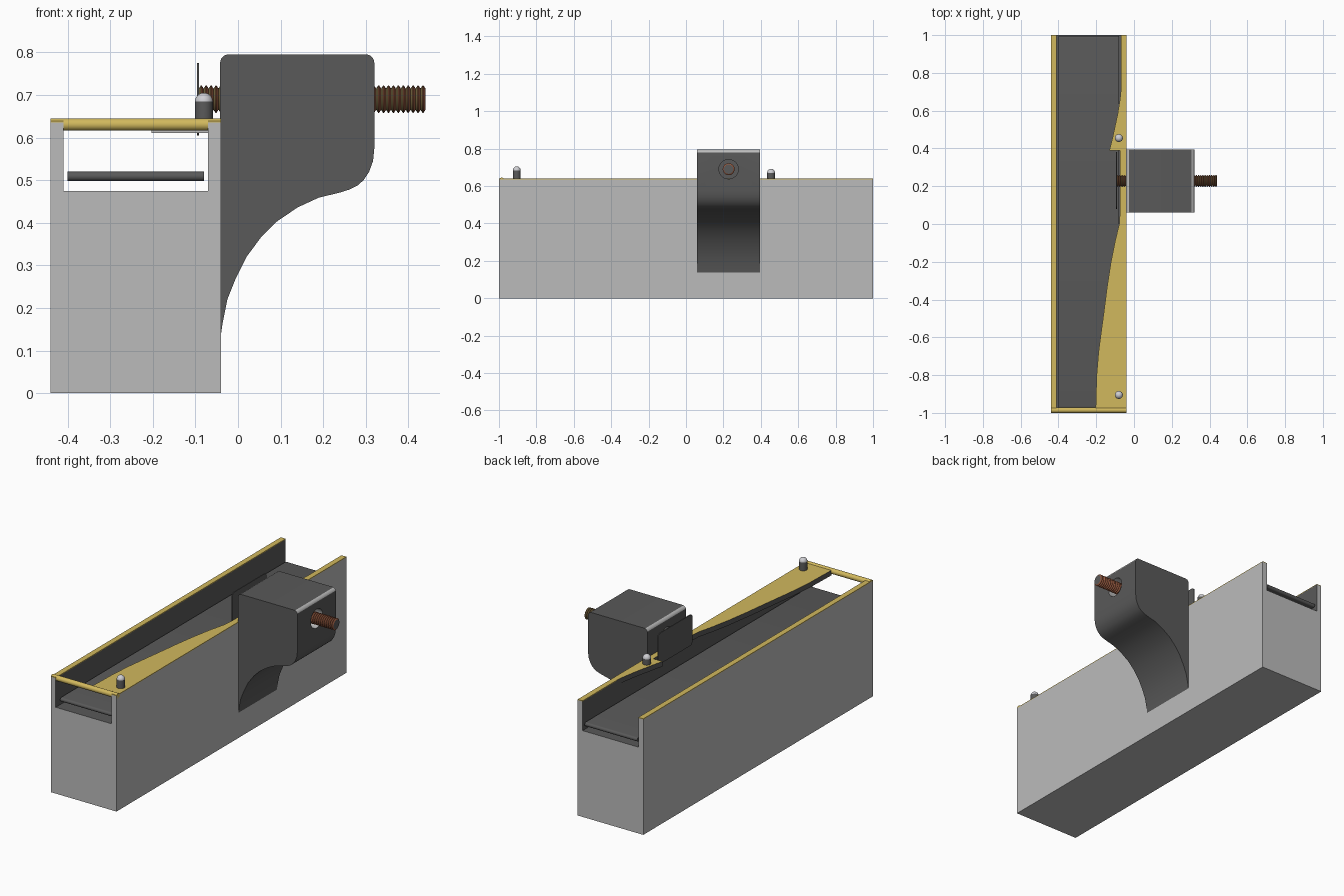
import bpy, bmesh, math
from mathutils import Vector

if "Cube" in bpy.data.objects:
    bpy.data.objects.remove(bpy.data.objects["Cube"])


def mat(name, c):
    m = bpy.data.materials.new(name)
    m.diffuse_color = (*c, 1)
    m.use_nodes = True
    m.node_tree.nodes["Principled BSDF"].inputs["Base Color"].default_value = m.diffuse_color
    return m


GREY = mat("light_grey", (0.50, 0.50, 0.50))
DARK = mat("dark_grey", (0.10, 0.10, 0.10))
YELLOW = mat("yellow", (0.64, 0.48, 0.11))
COPPER = mat("copper", (0.30, 0.10, 0.05))
OLIVE = mat("olive_brown", (0.17, 0.13, 0.05))
SILVER = mat("silver", (0.62, 0.62, 0.65))


def finish(name, bm, mats, rule=None, smooth=None):
    bmesh.ops.recalc_face_normals(bm, faces=bm.faces[:])
    bm.normal_update()
    if rule:
        for f in bm.faces:
            f.material_index = rule(f.normal, f.calc_center_median())
    me = bpy.data.meshes.new(name)
    bm.to_mesh(me)
    bm.free()
    ob = bpy.data.objects.new(name, me)
    bpy.context.collection.objects.link(ob)
    for m in mats:
        me.materials.append(m)
    if smooth:
        shade(ob, smooth)
    return ob


def shade(ob, angle):
    bpy.ops.object.select_all(action='DESELECT')
    ob.select_set(True)
    bpy.context.view_layer.objects.active = ob
    bpy.ops.object.shade_smooth_by_angle(angle=math.radians(angle))


def prism(name, pts, axis, a, b, mats, rule=None, smooth=None):
    """Extrude a 2D outline along an axis from a to b."""
    place = {'x': lambda p, t: (t, p[0], p[1]),
             'y': lambda p, t: (p[0], t, p[1]),
             'z': lambda p, t: (p[0], p[1], t)}[axis]
    bm = bmesh.new()
    face = bm.faces.new([bm.verts.new(place(p, a)) for p in pts])
    ext = bmesh.ops.extrude_face_region(bm, geom=[face])
    vs = [g for g in ext['geom'] if isinstance(g, bmesh.types.BMVert)]
    bmesh.ops.translate(bm, verts=vs, vec=Vector(place((0, 0), b - a)))
    return finish(name, bm, mats, rule, smooth)


def lathe(name, profile, axis, centre, mats, rule=None, n=24, smooth=35):
    """Spin (radius, height) points round an axis."""
    bm = bmesh.new()
    rings = []
    for r, h in profile:
        ring = []
        for i in range(n):
            t = 2 * math.pi * i / n
            u, v = r * math.cos(t), r * math.sin(t)
            o = (u, v, h) if axis == 'z' else (h, u, v)
            ring.append(bm.verts.new(Vector(centre) + Vector(o)))
        rings.append(ring)
    for p, q in zip(rings, rings[1:]):
        for i in range(n):
            j = (i + 1) % n
            bm.faces.new((p[i], p[j], q[j], q[i]))
    bm.faces.new(rings[0])
    bm.faces.new(rings[-1])
    return finish(name, bm, mats, rule, smooth)


def arc(cx, cz, r, a0, a1, n=8):
    return [(cx + r * math.cos(math.radians(a0 + (a1 - a0) * i / n)),
             cz + r * math.sin(math.radians(a0 + (a1 - a0) * i / n))) for i in range(n + 1)]


def rect(x0, y0, x1, y1):
    return [(x0, y0), (x1, y0), (x1, y1), (x0, y1)]


# Trough body, dark on the inside
L, R, TOP = -0.44, -0.04, 0.635
prism("body", [(L, 0), (R, 0), (R, TOP), (R - .03, TOP), (R - .03, .475),
               (L + .03, .475), (L + .03, TOP), (L, TOP)], 'y', -1, 1, [GREY, DARK],
      lambda n, c: int(abs(n.y) < .5 and L + .01 < c.x < R - .01 and c.z > .4))

# Yellow rims on the walls and the round bar over the front opening
prism("left_rim", rect(L, -1, L + .03, 1), 'z', TOP, TOP + .004, [YELLOW])
prism("right_rim", rect(R - .03, -1, R, 1), 'z', TOP, TOP + .004, [YELLOW])
lathe("front_bar", [(.0145, L), (.0145, R)], 'x', (0, -.9855, .6305), [YELLOW])

# Curved guide lids: yellow top, dark edges
def lid_rule(n, c):
    return 0 if n.z > .5 else (2 if n.z < -.5 or n.y < -.9 else 1)

prism("long_guide_lid", [(-.07, -.975), (-.203, -.975), (-.198, -.8), (-.188, -.68),
                         (-.175, -.58), (-.16, -.47), (-.142, -.33), (-.122, -.2),
                         (-.1, -.09), (-.078, 0), (-.074, .06), (-.074, .39), (-.07, .39)],
      'z', .611, TOP + .004, [YELLOW, DARK, GREY], lid_rule, 30)
prism("short_guide_lid", [(-.07, .39), (-.13, .39), (-.115, .45), (-.1, .52),
                          (-.087, .58), (-.074, .66), (-.07, .7)],
      'z', .611, TOP + .004, [YELLOW, DARK, GREY], lid_rule, 30)

# Conveyor belt with rounded ends
prism("belt", arc(.985, .509, .011, -90, 90) + arc(-.965, .509, .011, 90, 270),
      'x', -.40, -.08, [DARK], None, 40)

# Sensor studs: dark post with silver dome
for name, y, top in (("front_stud", -.905, .705), ("rear_stud", .455, .692)):
    r = .021
    dome = [(r * math.cos(t * math.pi / 16), top - r + r * math.sin(t * math.pi / 16))
            for t in range(8)]
    lathe(name, [(r, .63)] + dome, 'z', (-.08, y, 0), [DARK, SILVER],
          lambda n, c, z=top - r: int(c.z > z))

# Actuator bracket with rounded upper corners and a bore for the screw
outline = (arc(-.022, .775, .02, 180, 90, 6) + arc(.30, .775, .02, 90, 0, 6)
           + [(.32, .575), (.317, .545), (.308, .52), (.295, .50), (.28, .487), (.262, .478),
              (.24, .471), (.19, .459), (.14, .436), (.09, .402), (.055, .367), (.02, .32),
              (-.005, .27), (-.025, .22), (-.036, .165), (-.042, .125)])
bracket = prism("bracket", outline, 'y', .06, .395, [DARK, GREY],
                lambda n, c: int(n.z > .15 and abs(n.x) > .15 and c.z > .75))
SY, SZ = .228, .69
cutter = lathe("bore_cutter", [(.052, -.1), (.052, .4)], 'x', (0, SY, SZ), [GREY])
cutter.hide_render = True
mod = bracket.modifiers.new("bore", 'BOOLEAN')
mod.object, mod.operation, mod.solver = cutter, 'DIFFERENCE', 'EXACT'
mod.material_mode = 'TRANSFER'
bpy.context.view_layer.objects.active = bracket
bpy.ops.object.modifier_apply(modifier="bore")
bpy.data.objects.remove(cutter)
shade(bracket, 35)

# Threaded screw
x0, x1, turns = -.092, .44, 46
pitch = (x1 - x0) / turns
thread = []
for i in range(turns):
    x = x0 + i * pitch
    thread += [(.025, x), (.032, x + pitch * .4), (.032, x + pitch * .6)]
lathe("screw", thread + [(.025, x1)], 'x', (0, SY, SZ), [COPPER, OLIVE, DARK],
      lambda n, c: 2 if abs(n.x) > .95 else int(n.x < -.3), 20, 25)

# Pusher plate with rounded corners
plate = []
for cx, cz, a in ((.36, .755, 0), (.10, .755, 90), (.10, .625, 180), (.36, .625, 270)):
    plate += arc(cx, cz, .02, a, a + 90, 5)
prism("pusher_plate", plate, 'x', -.096, -.091, [DARK], None, 35)
